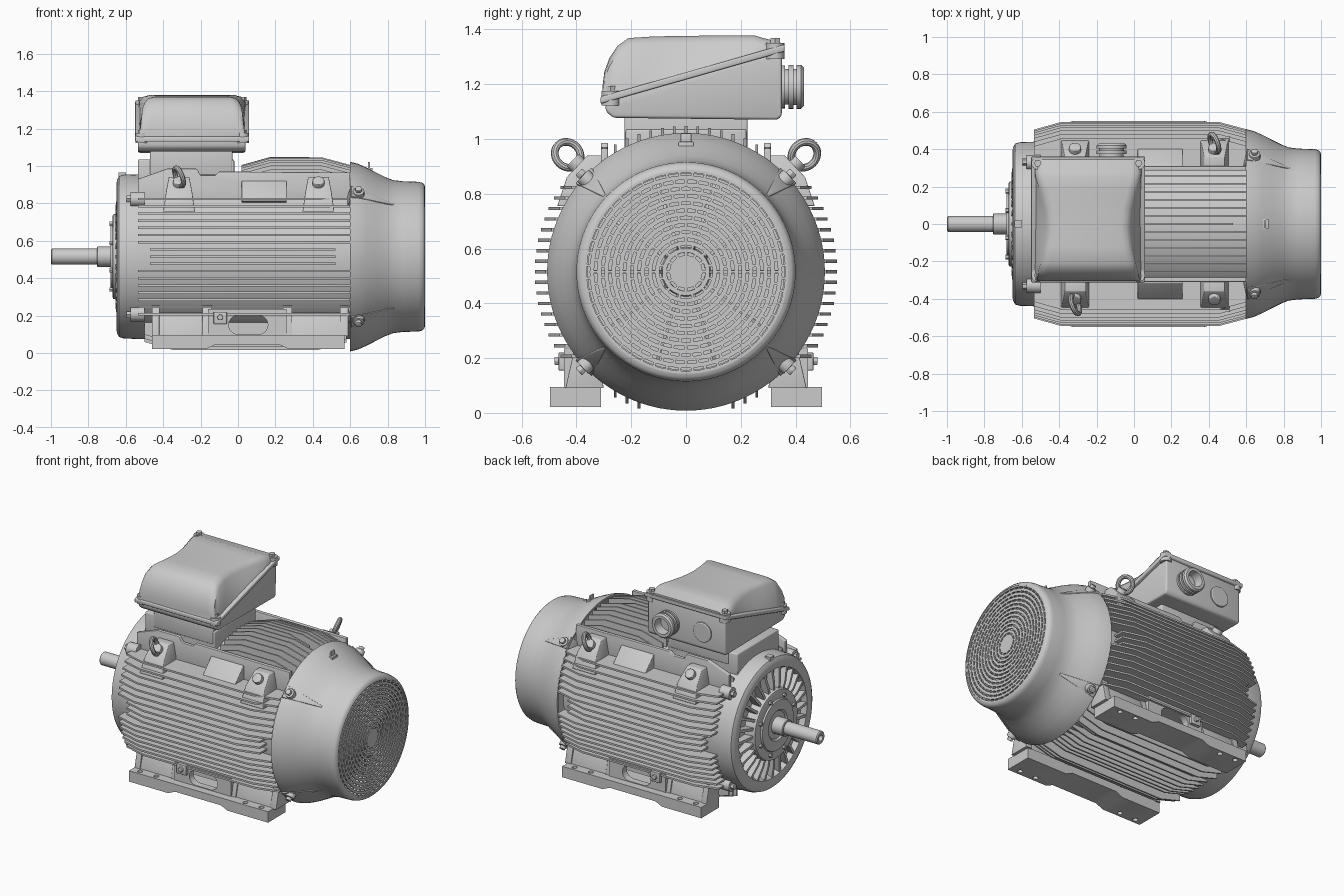
import bpy, bmesh
from math import sin, cos, pi, sqrt, radians
from mathutils import Matrix, Vector

if "Cube" in bpy.data.objects:
    bpy.data.objects.remove(bpy.data.objects["Cube"])

ZC = 0.515                                   # height of the shaft axis
AXIS = Matrix.Translation((0, 0, ZC))


def loft(bm, secs, wrap=False):
    rings = [[bm.verts.new(p) for p in s] for s in secs]
    n = len(rings[0])
    pairs = list(zip(rings, rings[1:])) + ([(rings[-1], rings[0])] if wrap else [])
    for a, b in pairs:
        for i in range(n):
            j = (i + 1) % n
            bm.faces.new((a[i], a[j], b[j], b[i]))
    if not wrap:
        bm.faces.new(rings[0])
        bm.faces.new(rings[-1])


def prism(bm, pts, axis, a, b):
    put = {'x': lambda p, t: (t, p[0], p[1]), 'y': lambda p, t: (p[0], t, p[1]),
           'z': lambda p, t: (p[0], p[1], t)}[axis]
    loft(bm, [[put(p, t) for p in pts] for t in (a, b)])


def box(bm, x0, x1, y0, y1, z0, z1):
    prism(bm, [(x0, y0), (x1, y0), (x1, y1), (x0, y1)], 'z', z0, z1)


def lathe(bm, prof, n=96, mat=AXIS):
    """Revolve a closed (x, radius) profile about the local x axis."""
    loft(bm, [[mat @ Vector((x, r * cos(t), r * sin(t))) for x, r in prof]
              for t in (2 * pi * k / n for k in range(n))], wrap=True)


def cyl(bm, p0, p1, r, n=16, r2=None):
    p0, p1 = Vector(p0), Vector(p1)
    q = (p1 - p0).to_track_quat('Z', 'Y')
    loft(bm, [[p + q @ Vector((rr * cos(2 * pi * k / n), rr * sin(2 * pi * k / n), 0))
               for k in range(n)] for p, rr in ((p0, r), (p1, r if r2 is None else r2))])


def finish(name, bm, bevel=0.0, angle=32, cutter=None):
    bmesh.ops.remove_doubles(bm, verts=bm.verts, dist=1e-5)
    bmesh.ops.recalc_face_normals(bm, faces=bm.faces)
    me = bpy.data.meshes.new(name)
    bm.to_mesh(me)
    bm.free()
    ob = bpy.data.objects.new(name, me)
    bpy.context.collection.objects.link(ob)
    bpy.ops.object.select_all(action='DESELECT')
    ob.select_set(True)
    bpy.context.view_layer.objects.active = ob
    if cutter:
        m = ob.modifiers.new("cut", 'BOOLEAN')
        m.operation, m.object, m.solver = 'DIFFERENCE', cutter, 'EXACT'
        bpy.ops.object.modifier_apply(modifier="cut")
        bpy.data.objects.remove(cutter)
    if bevel:
        m = ob.modifiers.new("bevel", 'BEVEL')
        m.width, m.segments, m.limit_method = bevel, 3, 'ANGLE'
        bpy.ops.object.modifier_apply(modifier="bevel")
    bpy.ops.object.shade_smooth_by_angle(angle=radians(angle))
    return ob


def polar(x, r, t):
    return (x, r * cos(t), ZC + r * sin(t))


DIAG = [radians(a) for a in (43, 137, 223, 317)]

# stator core
bm = bmesh.new()
lathe(bm, [(-.54, 0), (-.54, .43), (-.53, .44), (.6, .44), (.6, 0)])
finish("stator_frame", bm)


# cooling fins: horizontal on the sides, vertical above and below
def fin(bm, o, s, vertical, R, x0, x1):
    base, tip = sqrt(.43 ** 2 - o * o), sqrt(R * R - o * o)
    pts = [(x0, base), (x1, base), (x1, tip - .04), (x1 - .15, tip), (x0 + .15, tip), (x0, tip - .042)]
    if vertical:
        prism(bm, [(x, ZC + s * h) for x, h in pts], 'y', o - .005, o + .005)
    else:
        prism(bm, [(x, s * h) for x, h in pts], 'z', ZC + o - .006, ZC + o + .006)


bm = bmesh.new()
for s in (-1, 1):
    for k in range(-8, 9):
        short = abs(k) < 2
        fin(bm, k * .0385, s, False, .552, -.47 if short else -.535, .52 if short else .6)
for k in range(-6, 7):
    o = k * .043
    fin(bm, o, 1, True, .532, .02, .53 if k == 0 else .6)
    fin(bm, o, 1, True, .49, -.535, -.02)
    fin(bm, o, -1, True, .527 if abs(k) > 3 else .49, -.5, .58)
finish("cooling_fins", bm)

# shoulder walls, name plates and lifting bosses
bm = bmesh.new()
for s in (-1, 1):
    prism(bm, [(-.535, .8), (-.535, .93), (-.38, .985), (-.22, .985), (-.2, .95), (-.12, .95),
               (-.1, .97), (.6, .965), (.6, .8)], 'y', s * .285, s * .31)
    prism(bm, [(s * .28, .80), (s * .405, .81), (s * .41, .82), (s * .315, .92), (s * .3, .92)], 'x', .02, .26)
    for xc in (-.315, .43):
        loft(bm, [[(xc - w, s * .3, z), (xc + w, s * .3, z), (xc + w, s * y, z), (xc - w, s * y, z)]
                  for z, w, y in ((.755, .085, .47), (.86, .07, .435), (.94, .055, .36))])
        cyl(bm, (xc, s * .36, .87), (xc, s * .413, .923), .032, 20)
finish("shoulder_bosses", bm, bevel=.004)

# lifting eyes
bm = bmesh.new()
for s, xc in ((-1, -.315), (1, .43)):
    mat = (Matrix.Translation((xc, s * .432, .942)) @ Matrix.Rotation(radians(28), 4, Vector((0, s, 1))))
    lathe(bm, [(.014 * cos(t), .05 + .014 * sin(t)) for t in (2 * pi * k / 10 for k in range(10))], 32, mat)
    cyl(bm, (xc, s * .37, .88), (xc, s * .40, .91), .022, 16)
finish("lifting_eyes", bm)

# drive end shield with ribbed recess and bearing cap
bm = bmesh.new()
lathe(bm, [(-.53, 0), (-.53, .44), (-.61, .438), (-.635, .43), (-.647, .41), (-.65, .385), (-.645, .36),
           (-.61, .345), (-.60, .24), (-.65, .23), (-.668, .225), (-.672, .21), (-.672, .17),
           (-.682, .165), (-.682, .10), (-.672, .09), (-.672, 0)])
for k in range(28):
    t = 2 * pi * k / 28
    u, v = Vector((0, cos(t), sin(t))), Vector((0, -sin(t), cos(t))) * .009
    c = Vector((0, 0, ZC))
    loft(bm, [[c + Vector((x, 0, 0)) + u * r + d for x, r in
               ((-.59, .2), (-.655, .2), (-.655, .27), (-.64, .365), (-.59, .365))] for d in (v, -v)])
for k in range(8):
    t = 2 * pi * (k + .5) / 8
    cyl(bm, polar(-.66, .19, t), polar(-.687, .19, t), .013, 6)
for t in DIAG:
    cyl(bm, polar(-.5, .45, t), polar(-.575, .45, t), .04, 20)
    cyl(bm, polar(-.575, .455, t), polar(-.595, .455, t), .02, 6)
box(bm, -.64, -.60, -.02, .02, .93, .965)
finish("end_shield", bm)

# shaft with centre hole
bm = bmesh.new()
lathe(bm, [(-.66, 0), (-.66, .055), (-.75, .055), (-.754, .051), (-.754, .043), (-.994, .043), (-1, .037),
           (-1, .02), (-.94, .016), (-.94, 0)], 48)
finish("shaft", bm)

# fan cowl shell with corner lugs and top tab
bm = bmesh.new()
lathe(bm, [(.6, .507), (.64, .497), (.69, .475), (.74, .449), (.79, .424), (.83, .409), (.88, .403),
           (.965, .400), (.985, .395), (.996, .385), (1, .372), (.985, .372), (.97, .388), (.88, .393),
           (.83, .399), (.74, .439), (.69, .465), (.6, .494)])
finish("fan_cowl", bm)
bm = bmesh.new()
for t in DIAG:
    cyl(bm, polar(.595, .475, t), polar(.83, .405, t), .058, 4, .008)
    cyl(bm, polar(.645, .46, t), polar(.645, .515, t), .03, 20)
    cyl(bm, polar(.645, .515, t), polar(.645, .535, t), .02, 6)
box(bm, .65, .72, -.028, .028, .95, .99)
box(bm, .694, .706, -.02, .02, .95, 1.02)
finish("cowl_lugs", bm, bevel=.003)

# air inlet grille: concentric rings with staggered bridges
bm = bmesh.new()
lathe(bm, [(.985, 0), (.985, .06), (.997, .06), (.997, 0)], 48)
pitch, rings = .0265, 12
for k in range(rings):
    r = .06 + pitch * (k + 1)
    lathe(bm, [(.986, r - .016), (.997, r - .016), (.997, r), (.986, r)], 72)
    n = 12 * (1 + k // 3)
    for j in range(n):
        t = 2 * pi * (j + .5 * (k % 2)) / n
        u, v = Vector((0, cos(t), sin(t))), Vector((0, -sin(t), cos(t))) * .005
        loft(bm, [[Vector((x, 0, ZC)) + u * (r + q) + v * w for q, w in
                   ((-.029, 1), (-.013, 1), (-.013, -1), (-.029, -1))] for x in (.987, .9965)])
finish("air_grille", bm)

# fan inside the cowl
bm = bmesh.new()
lathe(bm, [(.58, 0), (.58, .06), (.76, .06), (.76, .36), (.78, .36), (.78, .09), (.9, .07), (.9, 0)], 64)
for k in range(10):
    t = 2 * pi * k / 10
    u, v = Vector((0, cos(t), sin(t))), Vector((0, -sin(t), cos(t))) * .006
    loft(bm, [[Vector((x, 0, ZC)) + u * r + d for x, r in
               ((.77, .08), (.9, .1), (.9, .25), (.85, .35), (.77, .35))] for d in (v, -v)])
finish("fan", bm)

# feet: arched rail with bolt holes, slotted web, gussets and earth clamp
for s, side in ((-1, "front"), (1, "back")):
    cut = bmesh.new()
    for x in (-.40, -.28, .38, .50):
        cyl(cut, (x, s * .465, -.05), (x, s * .465, .2), .016, 20)
    cutter = finish("hole_cutter", cut)
    cutter.hide_render = True
    bm = bmesh.new()
    prism(bm, [(-.46, .022), (-.17, .022), (-.12, .045), (.22, .045), (.27, .022), (.57, .022),
               (.57, .095), (-.46, .095)], 'y', s * .31, s * .496)
    finish(side + "_foot", bm, cutter=cutter)

    cut = bmesh.new()
    slot = [(xc + .05 * sin(a), .15 + .05 * cos(a)) for xc, off in ((.11, 0), (0, pi))
            for a in (off + pi * k / 10 for k in range(11))]
    prism(cut, slot, 'y', s * .3, s * .6)
    cutter = finish("slot_cutter", cut)
    cutter.hide_render = True
    bm = bmesh.new()
    prism(bm, [(-.16, .08), (.26, .08), (.26, .235), (-.16, .235)], 'y', s * .40, s * .445)
    finish(side + "_foot_web", bm, cutter=cutter)

    bm = bmesh.new()
    leg = [(s * .44, .09), (s * .405, .245), (s * .33, .26), (s * .30, .09)]
    for x0, x1 in ((-.46, -.42), (-.19, -.14), (.24, .29), (.545, .59)):
        prism(bm, leg, 'x', x0, x1)
    plate = [(s * .435, .09), (s * .40, .215), (s * .37, .215), (s * .405, .09)]
    prism(bm, plate, 'x', -.45, -.15)
    prism(bm, plate, 'x', .25, .58)
    box(bm, -.13, -.06, s * .44, s * .465, .155, .22)
    cyl(bm, (-.095, s * .46, .19), (-.095, s * .48, .19), .017, 6)
    finish(side + "_foot_ribs", bm, bevel=.003)

# terminal box neck and base
bm = bmesh.new()
box(bm, -.535, -.02, -.22, .22, .88, 1.035)
box(bm, -.47, -.03, -.225, .225, .95, 1.09)
finish("terminal_neck", bm, bevel=.008)
bm = bmesh.new()
prism(bm, [(-.297, 1.14), (-.292, 1.10), (-.265, 1.077), (.335, 1.07), (.35, 1.085), (.35, 1.32)],
      'x', -.535, .04)
finish("terminal_base", bm, bevel=.012)


def seam(y):
    return 1.142 + (y + .31) * .284


# sloping flange of the lid
bm = bmesh.new()
prism(bm, [(-.312, seam(-.312) - .013), (.36, seam(.36) - .013), (.36, seam(.36) + .013),
           (-.312, seam(-.312) + .013)], 'x', -.55, .06)
finish("terminal_flange", bm, bevel=.006)

# lid lofted front to back, its top edges pinched inward at mid length
bm = bmesh.new()
secs = []
for y, zt, wt in ((-.305, 1.19, .245), (-.298, 1.245, .245), (-.28, 1.295, .24), (-.25, 1.34, .235),
                  (-.21, 1.368, .225), (-.12, 1.374, .205), (-.02, 1.376, .195), (.08, 1.377, .205),
                  (.18, 1.378, .23), (.25, 1.378, .25), (.275, 1.37, .255), (.345, 1.352, .255)):
    zb, wb = seam(y), .285
    half = [(wb, zb), (wt + .03, zt - .03), (wt + .01, zt - .008), (wt - .02, zt)]
    secs.append([(-.245 + w, y, z) for w, z in half] + [(-.245 - w, y, z) for w, z in reversed(half)])
loft(bm, secs)
finish("terminal_lid", bm, angle=40)

# lid corner bosses and screws
bm = bmesh.new()
for x in (-.515, .025):
    for y, top in ((-.275, 1.175), (.325, 1.35)):
        cyl(bm, (x, y, seam(y) - .03), (x, y, top), .034, 24)
        cyl(bm, (x, y, top), (x, y, top + .018), .02, 6)
finish("lid_screws", bm)

# cable gland and blanking plug on the back wall
bm = bmesh.new()
turn = Matrix.Rotation(radians(90), 4, 'Z')
lathe(bm, [(.34, 0), (.34, .078), (.362, .078), (.362, .065), (.375, .065), (.375, .08), (.392, .08),
           (.392, .066), (.403, .066), (.403, .08), (.42, .08), (.43, .07), (.43, .052), (.37, .048), (.37, 0)],
      40, Matrix.Translation((-.12, 0, 1.19)) @ turn)
lathe(bm, [(.34, 0), (.34, .066), (.358, .066), (.362, .06), (.362, 0)],
      40, Matrix.Translation((-.37, 0, 1.19)) @ turn)
finish("cable_gland", bm)
